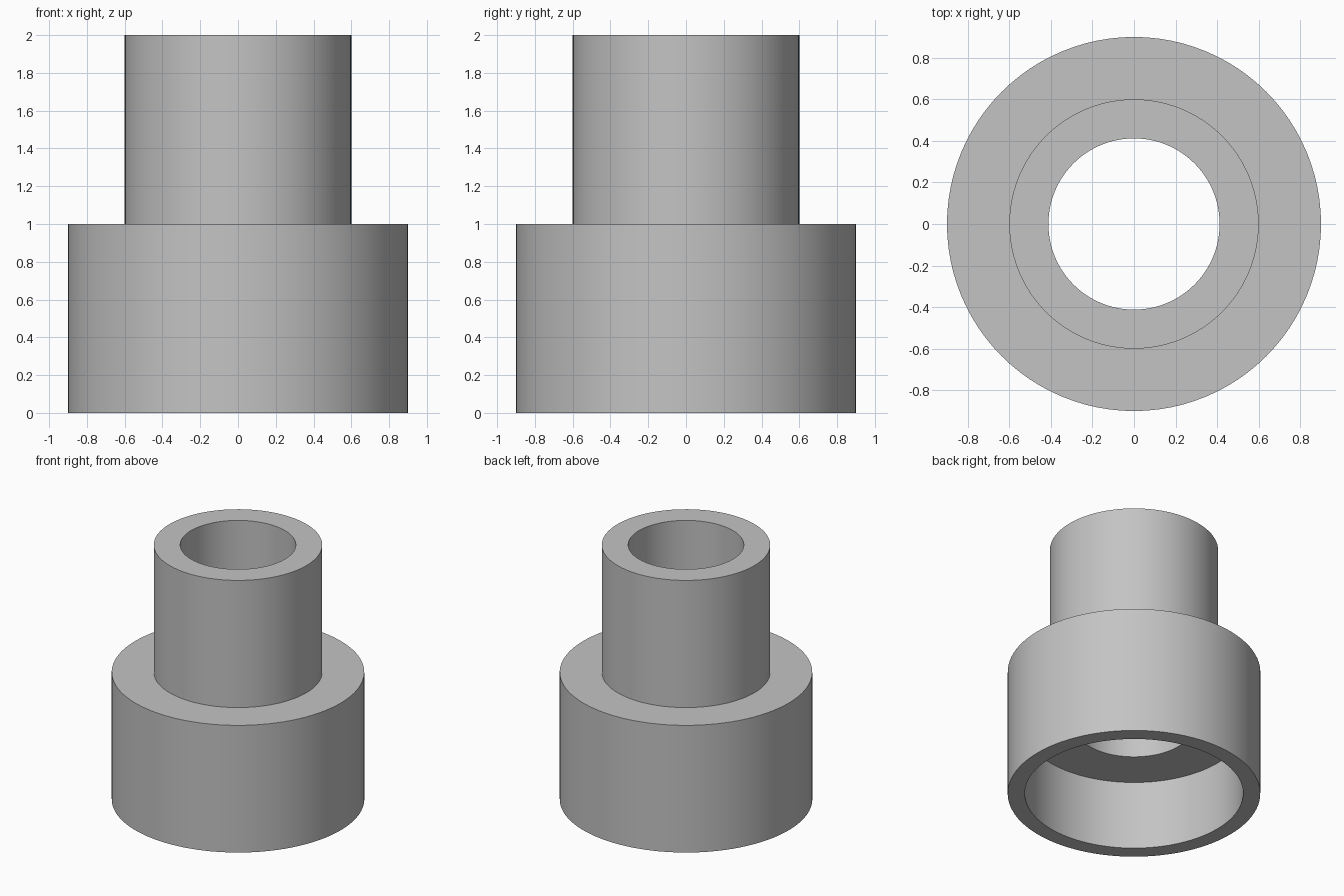
import bpy, bmesh, math

if "Cube" in bpy.data.objects:
    bpy.data.objects.remove(bpy.data.objects["Cube"])

SEGMENTS = 96

# Closed wall section (radius, height) of the stepped sleeve
PROFILE = [(0.778, 0.0), (0.9, 0.0), (0.9, 1.0), (0.6, 1.0),
           (0.6, 2.0), (0.412, 2.0), (0.412, 0.54), (0.778, 0.54)]


def revolve(name, profile, material):
    """Turn a closed section around z into a solid ring."""
    bm = bmesh.new()
    rings = []
    for i in range(SEGMENTS):
        a = 2 * math.pi * i / SEGMENTS
        rings.append([bm.verts.new((r * math.cos(a), r * math.sin(a), z)) for r, z in profile])
    n = len(profile)
    for i in range(SEGMENTS):
        here, there = rings[i], rings[(i + 1) % SEGMENTS]
        for j in range(n):
            k = (j + 1) % n
            bm.faces.new((here[j], there[j], there[k], here[k]))
    bmesh.ops.recalc_face_normals(bm, faces=bm.faces)
    mesh = bpy.data.meshes.new(name)
    bm.to_mesh(mesh)
    bm.free()
    mesh.materials.append(material)
    obj = bpy.data.objects.new(name, mesh)
    bpy.context.collection.objects.link(obj)
    bpy.context.view_layer.objects.active = obj
    obj.select_set(True)
    bpy.ops.object.shade_smooth_by_angle(angle=math.radians(30))
    return obj


# Plain grey body
grey = bpy.data.materials.new("grey")
grey.diffuse_color = (0.55, 0.55, 0.55, 1)
grey.use_nodes = True
grey.node_tree.nodes["Principled BSDF"].inputs["Base Color"].default_value = grey.diffuse_color

# Stepped sleeve with a wide socket below and a narrow bore above
revolve("stepped_sleeve", PROFILE, grey)
